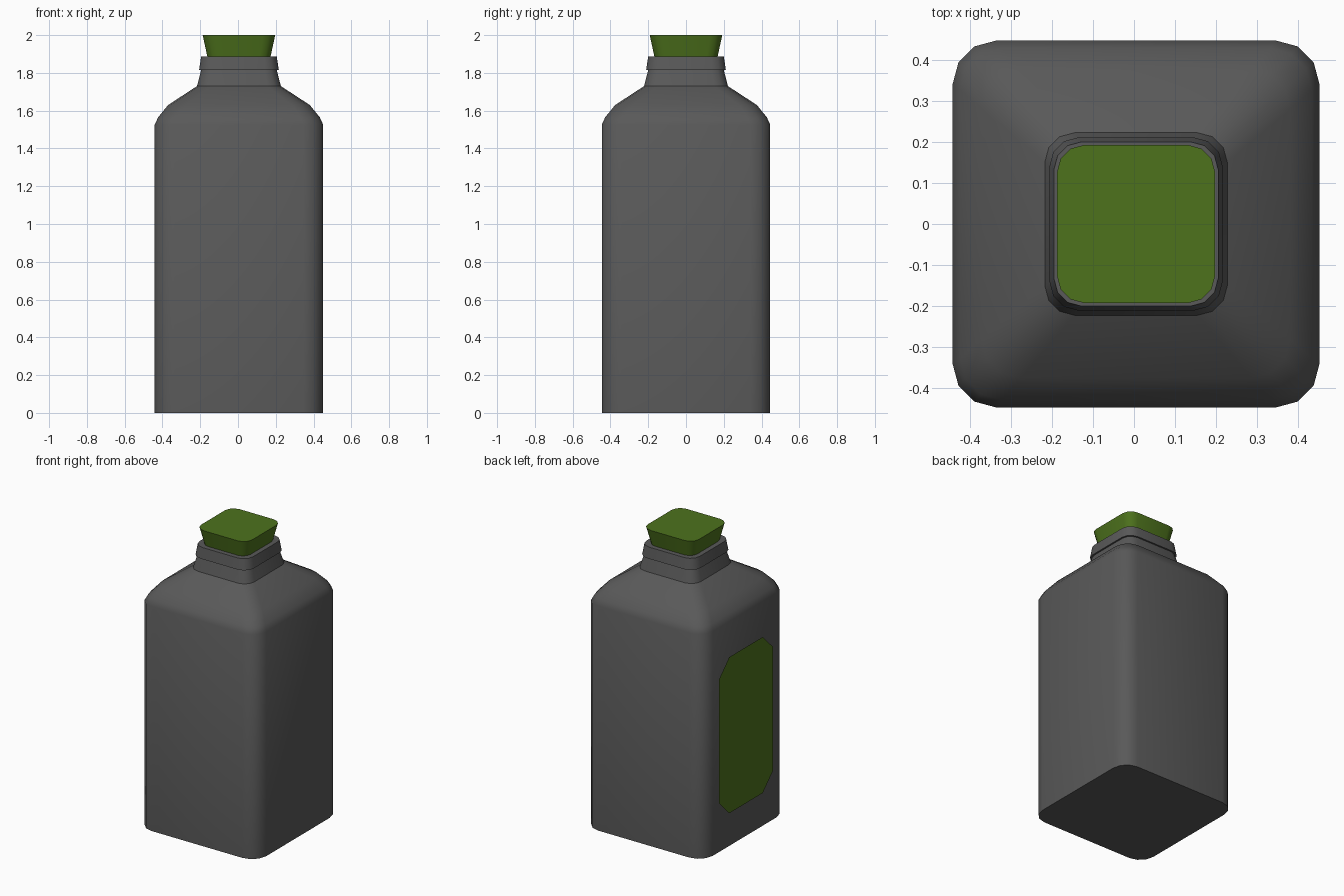
import bpy, bmesh
from math import cos, sin, pi, radians

if "Cube" in bpy.data.objects:
    bpy.data.objects.remove(bpy.data.objects["Cube"])

CX = 0.005  # bottle axis; the label on the left side balances the bounds


def material(name, rgb):
    m = bpy.data.materials.new(name)
    m.diffuse_color = (*rgb, 1)
    m.use_nodes = True
    m.node_tree.nodes["Principled BSDF"].inputs["Base Color"].default_value = m.diffuse_color
    return m


def rounded_square(half, radius, segments=3):
    """Counter-clockwise outline of a square with rounded corners."""
    pts = []
    for k in range(4):
        mid = pi / 4 + k * pi / 2
        sx = 1 if cos(mid) > 0 else -1
        sy = 1 if sin(mid) > 0 else -1
        for i in range(segments + 1):
            a = k * pi / 2 + i * pi / 2 / segments
            pts.append((sx * (half - radius) + radius * cos(a),
                        sy * (half - radius) + radius * sin(a)))
    return pts


def finish(name, bm, mat, angle=35):
    mesh = bpy.data.meshes.new(name)
    bm.to_mesh(mesh)
    bm.free()
    ob = bpy.data.objects.new(name, mesh)
    bpy.context.collection.objects.link(ob)
    mesh.materials.append(mat)
    bpy.ops.object.select_all(action='DESELECT')
    ob.select_set(True)
    bpy.context.view_layer.objects.active = ob
    bpy.ops.object.shade_smooth_by_angle(angle=radians(angle))
    return ob


def loft(name, profile, mat):
    """Skin rounded squares given as (half width, corner radius, z)."""
    bm = bmesh.new()
    rings = [[bm.verts.new((CX + x, y, z)) for x, y in rounded_square(h, r)]
             for h, r, z in profile]
    n = len(rings[0])
    for a, b in zip(rings, rings[1:]):
        for i in range(n):
            j = (i + 1) % n
            bm.faces.new((a[i], a[j], b[j], b[i]))
    bm.faces.new(rings[0][::-1])
    bm.faces.new(rings[-1])
    return finish(name, bm, mat)


grey = material("dark_grey", (0.1, 0.1, 0.1))
green = material("green", (0.075, 0.17, 0.012))

# Body with shoulder, neck and collar
loft("bottle_body", [
    (0.446, 0.105, 0.0), (0.446, 0.105, 1.525), (0.428, 0.102, 1.565),
    (0.375, 0.095, 1.63), (0.222, 0.072, 1.73), (0.200, 0.066, 1.815),
    (0.211, 0.072, 1.815), (0.200, 0.068, 1.888), (0.165, 0.057, 1.888),
], grey)

# Tapered stopper
loft("stopper", [(0.167, 0.057, 1.885), (0.192, 0.065, 2.0)], green)

# Flat label with clipped corners, just off the left side
bm = bmesh.new()
hy, hz, cut, zc = 0.29, 0.53, 0.11, 0.76
outline = [(hy, hz - cut), (hy - cut, hz), (cut - hy, hz), (-hy, hz - cut),
           (-hy, cut - hz), (cut - hy, -hz), (hy - cut, -hz), (hy, cut - hz)]
bm.faces.new([bm.verts.new((-0.451, y, zc + z)) for y, z in outline])
bm.normal_update()
if bm.faces[:][0].normal.x > 0:
    bmesh.ops.reverse_faces(bm, faces=bm.faces[:])
finish("label", bm, green)
